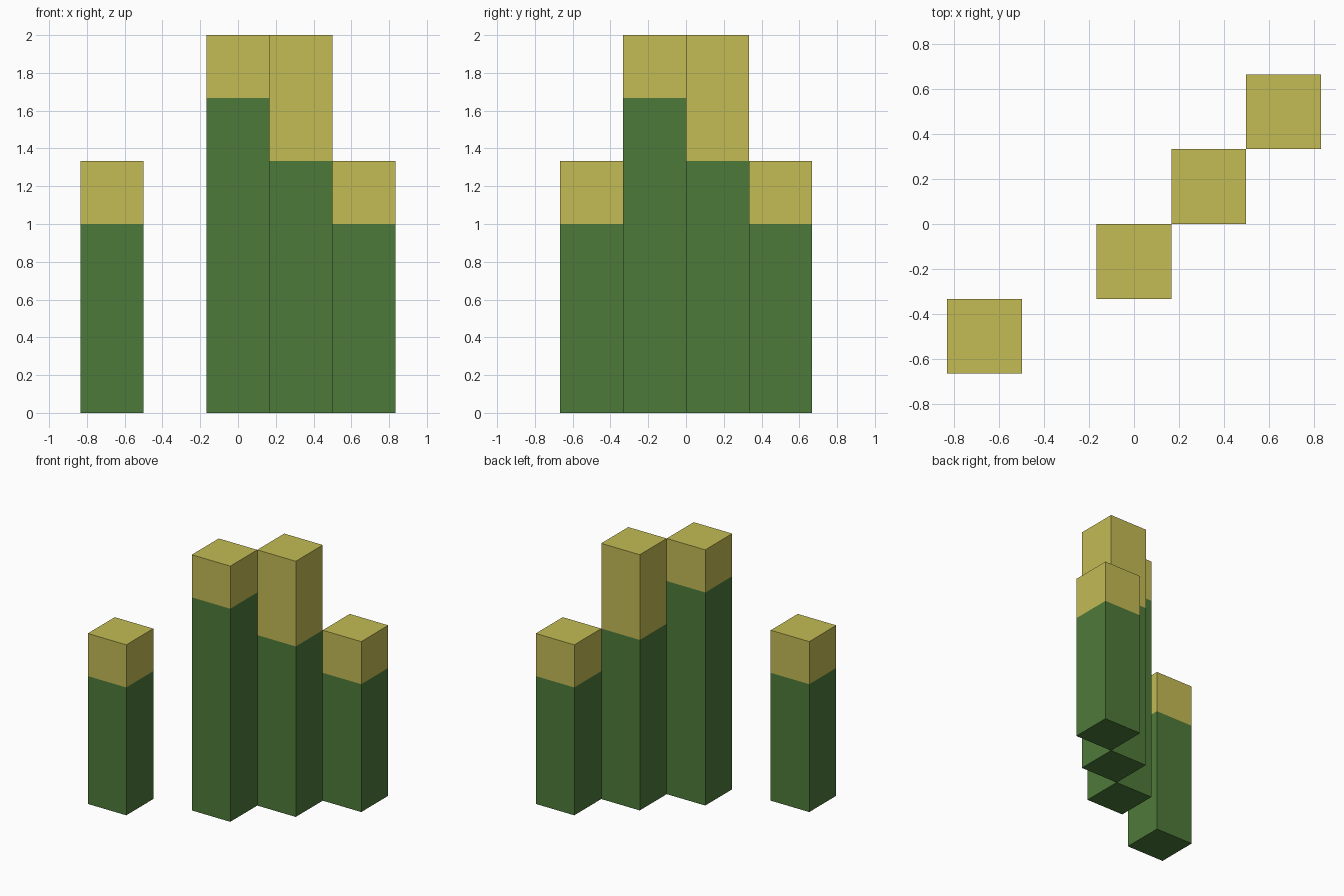
import bpy
import bmesh

if "Cube" in bpy.data.objects:
    bpy.data.objects.remove(bpy.data.objects["Cube"])

U = 1 / 3  # side of one block


def make_material(name, rgb):
    mat = bpy.data.materials.new(name)
    mat.diffuse_color = (*rgb, 1)
    mat.use_nodes = True
    mat.node_tree.nodes["Principled BSDF"].inputs["Base Color"].default_value = mat.diffuse_color
    return mat


green = make_material("leaf green", (0.076, 0.195, 0.042))
yellow = make_material("tip yellow", (0.546, 0.497, 0.091))


def stalk(name, x, y, green_height, height):
    """Square column with a yellow tip above green_height."""
    bm = bmesh.new()
    bmesh.ops.create_cube(bm, size=1)
    for v in bm.verts:
        v.co = (x + v.co.x * U, y + v.co.y * U, (v.co.z + 0.5) * height)
    # Cut where the colour changes
    bmesh.ops.bisect_plane(bm, geom=bm.verts[:] + bm.edges[:] + bm.faces[:],
                           plane_co=(0, 0, green_height), plane_no=(0, 0, 1))
    for f in bm.faces:
        f.material_index = int(f.calc_center_median().z > green_height)
    mesh = bpy.data.meshes.new(name)
    bm.to_mesh(mesh)
    bm.free()
    mesh.materials.append(green)
    mesh.materials.append(yellow)
    bpy.context.collection.objects.link(bpy.data.objects.new(name, mesh))


# Four stalks on a diagonal: name, x, y, green height, full height (in blocks)
for name, x, y, g, h in (
    ("front_left_stalk", -2, -1.5, 3, 4),
    ("centre_stalk", 0, -0.5, 5, 6),
    ("long_tip_stalk", 1, 0.5, 4, 6),
    ("back_right_stalk", 2, 1.5, 3, 4),
):
    stalk(name, x * U, y * U, g * U, h * U)
